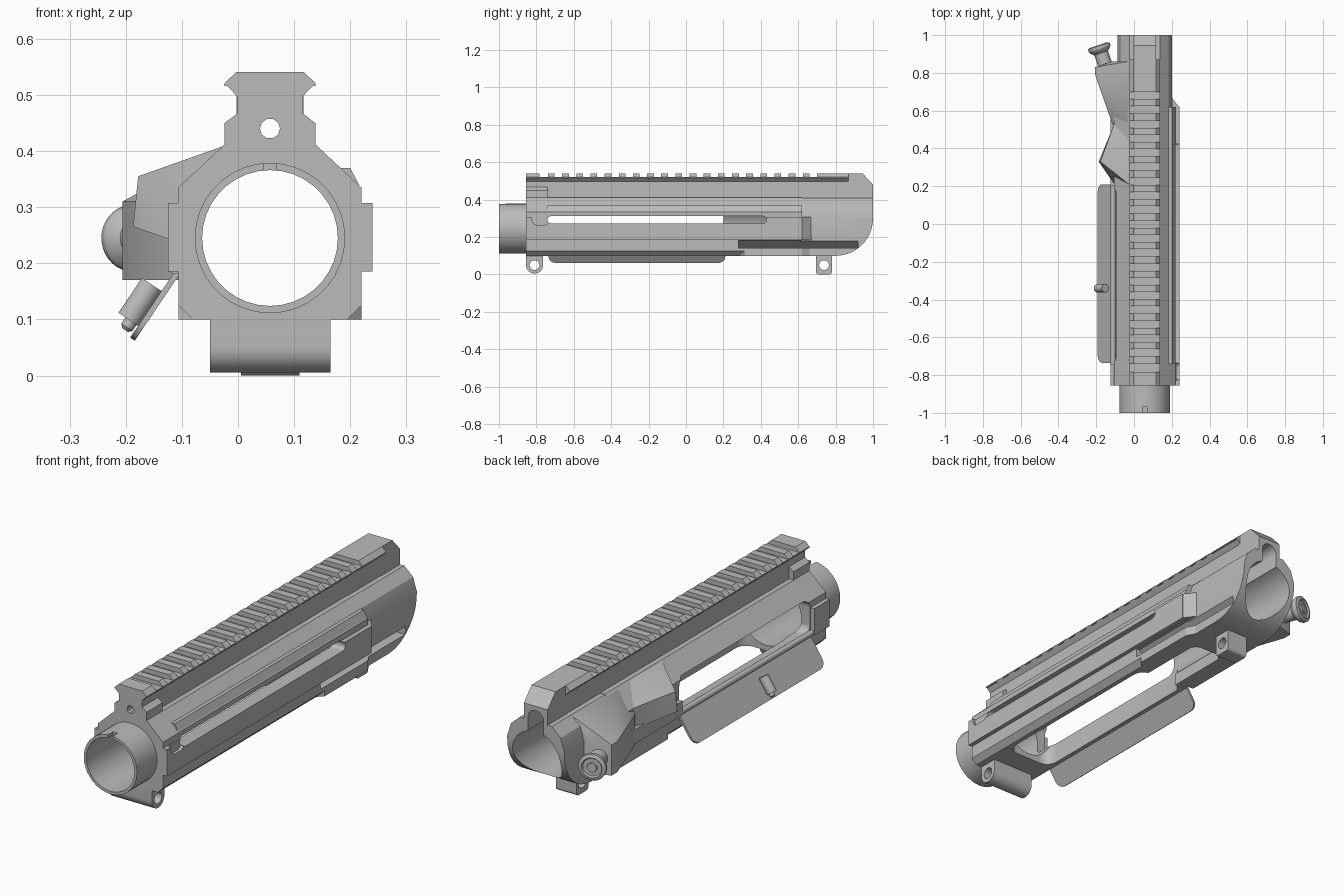
import bpy, bmesh
from math import sin, cos, radians
from mathutils import Vector, Matrix

if "Cube" in bpy.data.objects:
    bpy.data.objects.remove(bpy.data.objects["Cube"])

GREY = (0.5, 0.5, 0.5, 1)
mat = bpy.data.materials.new("plain grey metal")
mat.use_nodes = True
mat.diffuse_color = GREY
shader = next(n for n in mat.node_tree.nodes if n.type == 'BSDF_PRINCIPLED')
shader.inputs["Base Color"].default_value = GREY

# Shared dimensions: bore axis, radii, body ends and rail widths
AXIS_X, AXIS_Z = 0.057, 0.245
BORE, TUBE = 0.121, 0.134
FRONT, STEP, BACK = -0.855, 0.62, 1
PORT_FRONT, PORT_BACK, FLANGE = -0.74, 0.2, 0.28
BOTTOM, SHOULDER, RAIL_Z, TOP = 0.1, 0.412, 0.521, 0.541
RAIL, NECK, CROWN = 0.081, 0.058, 0.06
RIB_LOW, RIB_HIGH = 0.185, 0.307

solids, cutters, details = [], [], []


def finish(name, bm, group):
    bmesh.ops.recalc_face_normals(bm, faces=bm.faces)
    mesh = bpy.data.meshes.new(name)
    bm.to_mesh(mesh)
    bm.free()
    mesh.materials.append(mat)
    ob = bpy.data.objects.new(name, mesh)
    bpy.context.collection.objects.link(ob)
    ob.hide_render = group is cutters
    group.append(ob)
    return ob


def prism(group, name, outline, axis, start, end):
    """Extrude a 2D outline along an axis."""
    place = {'x': lambda u, v, w: (w, u, v),
             'y': lambda u, v, w: (u, w, v),
             'z': lambda u, v, w: (u, v, w)}[axis]
    bm = bmesh.new()
    face = bm.faces.new([bm.verts.new(place(u, v, start)) for u, v in outline])
    result = bmesh.ops.extrude_face_region(bm, geom=[face])
    moved = [v for v in result["geom"] if isinstance(v, bmesh.types.BMVert)]
    bmesh.ops.translate(bm, verts=moved, vec=place(0, 0, end - start))
    return finish(name, bm, group)


def hull(name, points):
    """Solid wrapped around a few corner points."""
    bm = bmesh.new()
    for p in points:
        bm.verts.new(p)
    bmesh.ops.convex_hull(bm, input=bm.verts)
    bmesh.ops.delete(bm, geom=[v for v in bm.verts if not v.link_faces], context='VERTS')
    bmesh.ops.dissolve_limit(bm, angle_limit=0.03, verts=bm.verts, edges=bm.edges)
    return finish(name, bm, solids)


def lathe(name, profile, origin, direction):
    """Stack of (radius, height) rings turned around a direction."""
    bm = bmesh.new()
    turn = Vector(direction).to_track_quat('Z', 'Y').to_matrix()
    rings = [[bm.verts.new(Vector(origin) + turn @ Vector((x, y, height)))
              for x, y in circle(0, 0, radius)] for radius, height in profile]
    for low, high in zip(rings, rings[1:]):
        for i in range(len(low)):
            bm.faces.new((low[i], low[i - 1], high[i - 1], high[i]))
    bm.faces.new(rings[0])
    bm.faces.new(rings[-1])
    return finish(name, bm, details)


def arc(u, v, radius, start, sweep, steps=8):
    angles = [radians(start + sweep * i / steps) for i in range(steps + 1)]
    return [(u + radius * cos(a), v + radius * sin(a)) for a in angles]


def circle(u, v, radius, steps=36):
    return arc(u, v, radius, 0, 360, steps)[:-1]


def rect(u0, v0, u1, v1):
    return [(u0, v0), (u1, v0), (u1, v1), (u0, v1)]


def rounded(u0, v0, u1, v1, radius):
    centres = rect(u0 + radius, v0 + radius, u1 - radius, v1 - radius)
    return [p for i, (u, v) in enumerate(centres) for p in arc(u, v, radius, 180 + 90 * i, 90)]


def mirrored(half):
    """Complete an (offset, z) half outline around the centre plane."""
    return [(AXIS_X + u, z) for u, z in half] + [(AXIS_X - u, z) for u, z in reversed(half)]


# Main housing, rear housing and front tube
body_half = [(0.138, BOTTOM), (0.163, 0.125), (0.163, 0.335), (RAIL, SHOULDER)]
prism(solids, "main_body", mirrored(body_half), 'y', FRONT, STEP)
rear_half = [(0.14, BOTTOM), (0.144, 0.22), (0.144, 0.31), (0.125, 0.37), (RAIL, 0.41)]
prism(solids, "rear_body", mirrored(rear_half), 'y', STEP - 0.01, BACK)
prism(solids, "front_tube", circle(AXIS_X, AXIS_Z, TUBE), 'y', -1, FRONT + 0.01)

# Square lower flanges along the rear half
prism(solids, "left_flange", [(0.14, FLANGE), (0.19, FLANGE), (0.22, FLANGE + 0.03), (0.22, STEP),
                              (0.198, 0.66), (0.198, 0.95), (0.14, 0.95)], 'z', BOTTOM, 0.145)
prism(solids, "right_flange", rect(-0.106, FLANGE, -0.04, STEP), 'z', BOTTOM, 0.145)

# Raised ribs and pads on the sides
prism(solids, "left_rib", rect(0.2, RIB_LOW, 0.24, RIB_HIGH), 'y', FRONT, STEP)
prism(solids, "left_upper_ridge", [(0.15, 0.37), (0.2, 0.37), (0.218, 0.335), (0.17, 0.33)],
      'y', PORT_FRONT, STEP)
prism(solids, "rib_taper", [(0.19, STEP), (0.238, STEP), (0.2, 0.67), (0.19, 0.67)],
      'z', RIB_LOW, RIB_HIGH)
prism(solids, "right_front_pad", rect(-0.125, RIB_LOW, -0.09, RIB_HIGH), 'y', FRONT, PORT_FRONT - 0.005)
prism(solids, "right_rear_pad", rect(-0.125, RIB_LOW, -0.09, 0.25), 'y', PORT_BACK + 0.005, 0.56)

# Top rail: neck, end blocks and evenly spaced teeth
prism(solids, "rail_base", mirrored([(NECK, 0.4), (NECK, 0.497), (RAIL, RAIL_Z)]), 'y', FRONT, 0.87)
prism(solids, "rail_rear_block", mirrored([(CROWN, 0.4), (CROWN, TOP)]), 'y', 0.86, BACK)
prism(solids, "rail_front_bracket", mirrored([(RAIL, 0.4), (RAIL, 0.45), (NECK, 0.467)]),
      'y', FRONT, PORT_FRONT)
tooth = mirrored([(RAIL, RAIL_Z - 0.005), (RAIL, RAIL_Z), (CROWN, TOP)])
prism(details, "rail_front_tooth", tooth, 'y', FRONT, -0.783)
prism(details, "rail_plain_end", tooth, 'y', 0.7, 0.87)
for k in range(19):
    y = -0.72 + 0.0757 * k
    prism(details, "rail_tooth", tooth, 'y', y - 0.018, y + 0.018)

# Wedge behind the port
hull("deflector", [(-0.02, 0.205, 0.411), (-0.1, 0.205, 0.235), (0, 0.205, 0.3),
                   (-0.178, 0.33, 0.355), (-0.187, 0.33, 0.265), (-0.02, 0.45, 0.411),
                   (-0.105, 0.53, 0.335), (-0.1, 0.53, 0.235), (0, 0.53, 0.3)])

# Housing of the push button, sloping up to the shoulder of the body
footprint = [(-0.06, 0.46), (-0.115, 0.53), (-0.206, 0.79), (-0.206, 0.83), (-0.12, 0.86), (-0.06, 0.86)]
hull("button_housing", [(x, y, z) for x, y in footprint for z in (0.17, 0.31)]
     + [(-0.03, 0.53, 0.405), (-0.03, 0.86, 0.405)])

# Pin lugs underneath
prism(solids, "front_lug", [(-0.765, 0.12), (FRONT, 0.12)] + arc(-0.81, 0.05, 0.045, 180, 180, 16),
      'x', -0.05, 0.165)
prism(solids, "rear_lug", rounded(0.695, 0, 0.78, 0.14, 0.015), 'x', 0.005, 0.11)

# Bore, top channel and small front hole
prism(cutters, "bore_cut", circle(AXIS_X, AXIS_Z, BORE), 'y', -2, 2)
prism(cutters, "channel_cut", rounded(0.017, 0.25, 0.097, 0.46, 0.039), 'y', -0.72, 2)
prism(cutters, "front_hole_cut", circle(AXIS_X, 0.44, 0.018, 10), 'y', -1, -0.7)
prism(cutters, "tube_notch_cut", rect(0.045, 0.35, 0.069, 0.39), 'y', -2, -0.965)

# Side port, side slot, bottom openings and side pocket
prism(cutters, "port_cut", rounded(PORT_FRONT, 0.195, PORT_BACK, 0.345, 0.035), 'x', -1, 0.03)
prism(cutters, "slot_cut", rounded(PORT_FRONT, 0.272, 0.43, 0.312, 0.019), 'x', 0.1, 1)
prism(cutters, "slot_end_cut", rounded(-0.825, 0.265, -0.73, 0.335, 0.03), 'x', 0.226, 1)
prism(cutters, "bottom_cut", rounded(-0.06, -0.66, 0.174, 0.26, 0.05), 'z', 0.05, 0.24)
prism(cutters, "rear_bottom_cut", rounded(-0.025, 0.15, 0.135, 0.58, 0.04), 'z', 0.04, 0.23)
prism(cutters, "pocket_cut", [(0.25, 0.183), (0.205, 0.183), (0.152, 0.143), (0.25, 0.143)],
      'y', FLANGE, 0.92)

# Rounded lower rear corner, rail chamfer and pin holes
prism(cutters, "rear_curve_cut", arc(0.8, 0.3, 0.2, 270, 90, 12) + [(1.1, 0.3), (1.1, 0), (0.8, 0)],
      'x', -1, 1)
prism(cutters, "rear_chamfer_cut", [(0.94, 0.545), (1.005, 0.475), (1.1, 0.6), (0.94, 0.6)], 'x', -1, 1)
for y in (-0.81, 0.738):
    prism(cutters, "pin_cut", circle(y, 0.05, 0.026, 24), 'x', -1, 1)

# Cut the solids, keep the result and drop the cutters
for ob in solids:
    for cutter in cutters:
        mod = ob.modifiers.new(cutter.name, 'BOOLEAN')
        mod.operation, mod.solver, mod.object = 'DIFFERENCE', 'EXACT', cutter
bpy.context.view_layer.update()
graph = bpy.context.evaluated_depsgraph_get()
baked = [bpy.data.meshes.new_from_object(ob.evaluated_get(graph)) for ob in solids]
for ob, mesh in zip(solids, baked):
    ob.modifiers.clear()
    ob.data = mesh
for cutter in cutters:
    bpy.data.objects.remove(cutter)

# Port cover with its latch, hanging open from the hinge
plate = ([(0.21, 0), (-0.735, 0)] + arc(-0.695, -0.105, 0.04, 180, 90)
         + arc(0.17, -0.105, 0.04, 270, 90))
cover = prism(details, "port_cover", plate, 'x', -0.005, 0.005)
latch = lathe("cover_latch", [(0.022, 0), (0.022, 0.075)], (-0.025, -0.34, -0.045), (0, 0, -1))
nub = lathe("latch_nub", [(0.012, 0), (0.012, 0.018), (0.006, 0.024)], (-0.02, -0.34, -0.115), (0, 0, -1))
swing = Matrix.Translation((-0.107, 0, RIB_LOW)) @ Matrix.Rotation(radians(34), 4, 'Y')
for ob in (cover, latch, nub):
    ob.data.transform(swing)
prism(details, "hinge_rod", circle(-0.111, 0.194, 0.013, 16), 'y', -0.84, 0.3)

# Angled push button
button = [(0.038, 0), (0.038, 0.1), (0.055, 0.115), (CROWN, 0.125), (CROWN, 0.14), (0.045, 0.145),
          (0.04, 0.138), (0.022, 0.138), (0.02, 0.145)]
lathe("push_button", button, (-0.142, 0.81, AXIS_Z), (-0.32, 0.95, 0))

# Smooth round surfaces, keep hard edges
bpy.ops.object.select_all(action='DESELECT')
for ob in solids + details:
    ob.select_set(True)
bpy.context.view_layer.objects.active = solids[0]
bpy.ops.object.shade_smooth_by_angle(angle=radians(25))
